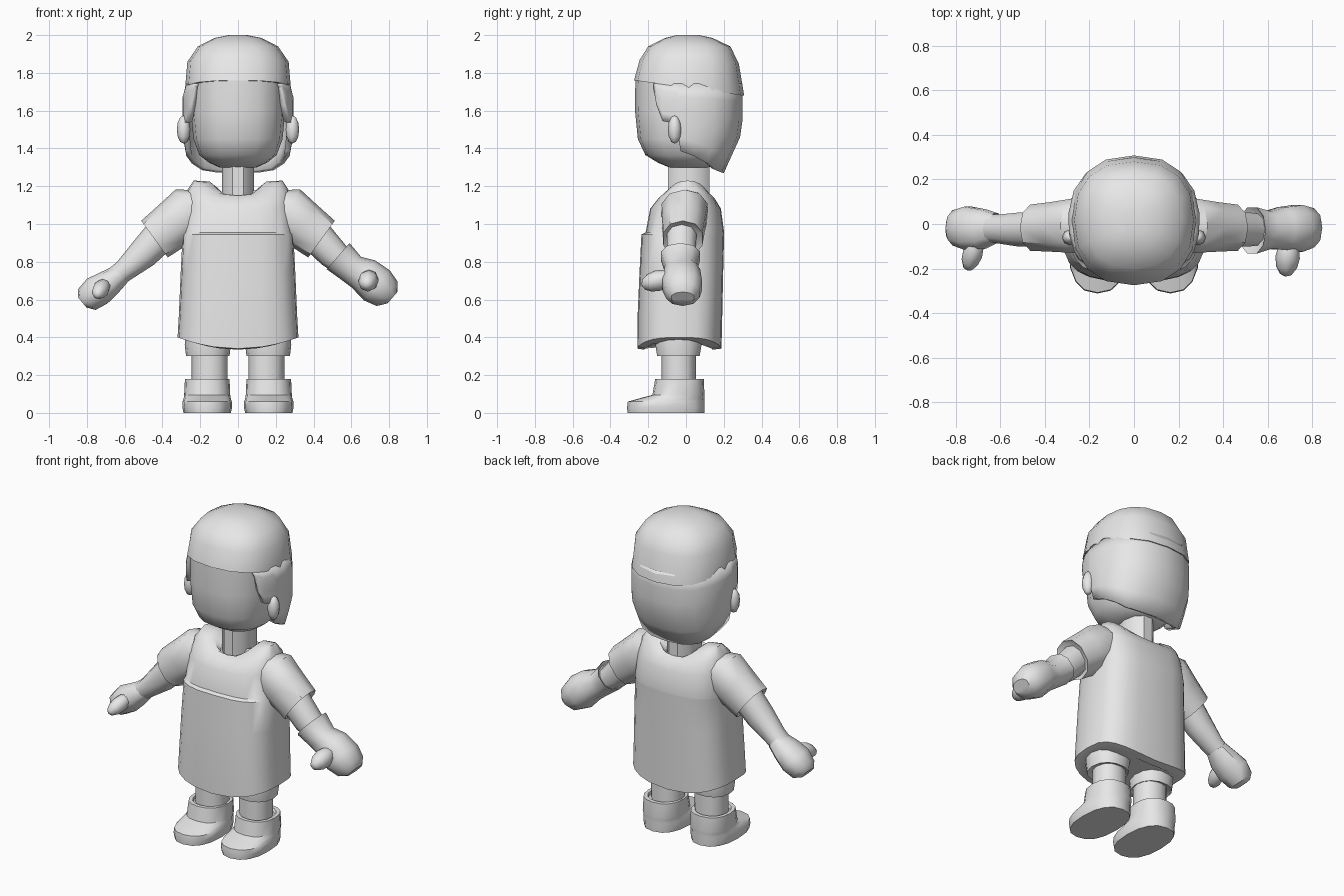
import bpy, bmesh, math
from mathutils import Vector

if "Cube" in bpy.data.objects:
    bpy.data.objects.remove(bpy.data.objects["Cube"])

grey = bpy.data.materials.new("soft grey")
grey.diffuse_color = (0.8, 0.8, 0.8, 1)
grey.use_nodes = True
grey.node_tree.nodes["Principled BSDF"].inputs["Base Color"].default_value = grey.diffuse_color


def finish(name, bm, angle=40):
    bmesh.ops.recalc_face_normals(bm, faces=bm.faces)
    me = bpy.data.meshes.new(name)
    bm.to_mesh(me)
    bm.free()
    ob = bpy.data.objects.new(name, me)
    bpy.context.collection.objects.link(ob)
    me.materials.append(grey)
    bpy.ops.object.select_all(action='DESELECT')
    ob.select_set(True)
    bpy.context.view_layer.objects.active = ob
    bpy.ops.object.shade_smooth_by_angle(angle=math.radians(angle))
    return ob


def outline(a, p):
    """Point on a rounded-square outline of power p."""
    c, s = math.cos(a), math.sin(a)
    return (math.copysign(abs(c) ** (2 / p), c), math.copysign(abs(s) ** (2 / p), s))


def loft(name, rings, n=14, p=2.0, angle=40, caps=(True, True)):
    """Skin over rings of points."""
    bm = bmesh.new()
    vs = [[bm.verts.new(co) for co in r] for r in rings]
    for a, b in zip(vs, vs[1:]):
        for i in range(len(a)):
            j = (i + 1) % len(a)
            bm.faces.new((a[i], a[j], b[j], b[i]))
    if caps[0]:
        bm.faces.new(vs[0])
    if caps[1]:
        bm.faces.new(vs[-1])
    return finish(name, bm, angle)


def flat(z, rx, y0, y1, x=0.0, n=16, p=2.4, tilt=0.0, bend=0.0):
    """Level ring; tilt slopes it along y, bend lifts its sides."""
    out = []
    for i in range(n):
        c, s = outline(2 * math.pi * i / n, p)
        y = (y0 + y1) / 2 + s * (y1 - y0) / 2
        out.append((x + c * rx, y, z + tilt * y + bend * c * c))
    return out


def limb(name, side, rows, deg, n=10, p=2.2):
    """Arm piece in the xz plane; rows are x, z, half thickness, y0, y1."""
    u = Vector((math.sin(math.radians(deg)), 0, math.cos(math.radians(deg))))
    rings = []
    for x, z, r, y0, y1 in rows:
        ring = []
        for i in range(n):
            c, s = outline(2 * math.pi * i / n, p)
            q = Vector((x, (y0 + y1) / 2 + s * (y1 - y0) / 2, z)) + u * c * r
            ring.append((q.x * side, q.y, q.z))
        rings.append(ring)
    return loft(name, rings)


def ball(name, center, radii, direction=None):
    bm = bmesh.new()
    bmesh.ops.create_uvsphere(bm, u_segments=8, v_segments=6, radius=1)
    q = Vector(direction).to_track_quat('Z', 'Y') if direction else None
    for v in bm.verts:
        v.co = Vector((v.co.x * radii[0], v.co.y * radii[1], v.co.z * radii[2]))
        if q:
            v.co = q @ v.co
        v.co += Vector(center)
    return finish(name, bm, 60)


# Head and neck
loft("head", [flat(z, rx, a, b) for z, rx, a, b in (
    (1.30, .10, -.09, .12), (1.325, .155, -.15, .17), (1.365, .205, -.215, .20),
    (1.45, .236, -.255, .23), (1.60, .25, -.27, .26), (1.78, .25, -.268, .27))])
loft("neck", [flat(z, .086, -.10, .13, n=10, p=2.2) for z in (1.08, 1.33)])

# Cap
loft("cap", [flat(z, rx, a, b, tilt=t) for z, rx, a, b, t in (
    (1.722, .262, -.26, .29, -.14), (1.722, .28, -.275, .308, -.14),
    (1.86, .268, -.245, .28, -.04), (1.94, .212, -.20, .235, 0),
    (1.985, .125, -.11, .14, 0), (2.0, .05, -.05, .07, 0))])

# Hair: open shell around the back, with a stepped lower edge by the ears
half = ((0, 1.27), (22, 1.272), (45, 1.285), (65, 1.32), (85, 1.36), (98, 1.385),
        (101, 1.53), (116, 1.545), (124, 1.63), (128, 1.72))
columns = [(-a, z) for a, z in reversed(half[1:])] + list(half)
bm = bmesh.new()
grid = []
for a, low in columns:
    s, c = outline(math.radians(90 - a), 2.3)[0], outline(math.radians(90 - a), 2.3)[1]
    col = []
    for k in range(6):
        z = 1.745 + (low - 1.745) * k / 5
        drop = max(0, 1.49 - z) / 0.22
        fx, fy = 1 - .14 * drop ** 1.3, 1 - .35 * drop
        wide = .275 + .02 * min(1, (1.745 - z) / .06)
        col.append(bm.verts.new((s * wide * fx, .015 + c * .285 * fy, z)))
    grid.append(col)
for a, b in zip(grid, grid[1:]):
    for k in range(5):
        bm.faces.new((a[k], a[k + 1], b[k + 1], b[k]))
hair = finish("hair", bm)
mod = hair.modifiers.new("thickness", 'SOLIDIFY')
mod.thickness = 0.03
mod.offset = -1

# Smock with bib step, shoulders and dipped neckline
loft("smock", [flat(z, rx, a, b, n=24, p=p, bend=k) for z, rx, a, b, p, k in (
    (.335, .27, -.22, .14, 2.6, .05), (.34, .32, -.258, .188, 3, .06),
    (.52, .313, -.256, .192, 3, .0), (.75, .303, -.246, .197, 3, 0),
    (.945, .293, -.236, .202, 3, 0), (.955, .292, -.214, .202, 3, 0),
    (1.08, .28, -.19, .185, 2.8, .02), (1.13, .268, -.15, .155, 2.6, .05),
    (1.15, .235, -.11, .125, 2.4, .08), (1.14, .15, -.10, .125, 2.2, .085),
    (1.10, .10, -.095, .12, 2.2, .085))], angle=45)

for side, word in ((1, "right"), (-1, "left")):
    # Ear
    ball(word + "_ear", (.288 * side, -.06, 1.50), (.036, .036, .075))
    # Sleeve
    limb(word + "_sleeve", side, (
        (.17, 1.10, .10, -.10, .10), (.25, 1.07, .138, -.135, .12),
        (.34, .998, .13, -.13, .105), (.442, .92, .12, -.125, .092),
        (.43, .928, .095, -.10, .07)), 36)
    # Forearm
    limb(word + "_forearm", side, (
        (.42, .93, .09, -.105, .06), (.50, .845, .082, -.105, .055),
        (.60, .755, .06, -.09, .045), (.68, .695, .055, -.08, .045)), 42)
    # Shorts leg, leg, shoe
    cx = .16 * side
    loft(word + "_shorts", [flat(z, r, a, b, cx, 14, 2.2) for z, r, a, b in (
        (.31, .095, -.13, .05), (.30, .115, -.155, .075), (.36, .122, -.165, .085),
        (.42, .12, -.16, .08))])
    loft(word + "_leg", [flat(z, .095, -.13, .052, .15 * side, 12, 2.2)
                         for z in (.14, .36)])
    loft(word + "_shoe", [flat(z, r, a, b, cx + .003 * side, 16, p) for z, r, a, b, p in (
        (0, .125, -.31, .097, 2.4), (.03, .132, -.312, .098, 2.4),
        (.06, .13, -.308, .098, 2.4), (.08, .124, -.235, .098, 2.4),
        (.095, .122, -.178, .098, 2.4), (.18, .118, -.163, .094, 2.3),
        (.18, .098, -.14, .07, 2.2), (.165, .095, -.13, .06, 2.2))])

# Bare left hand and thumb
limb("left_hand", -1, (
    (.62, .735, .056, -.085, .05), (.68, .69, .072, -.115, .07),
    (.745, .645, .085, -.12, .082), (.80, .60, .072, -.10, .065),
    (.825, .585, .035, -.075, .03)), 40)
ball("left_thumb", (-.725, -.135, .655), (.045, .045, .085), (-.03, -.09, -.045))

# Gloved right hand with flared cuff
limb("right_glove", 1, (
    (.545, .815, .075, -.10, .05), (.53, .83, .092, -.138, .08),
    (.60, .765, .08, -.115, .06), (.665, .735, .095, -.12, .08),
    (.735, .675, .105, -.13, .09), (.79, .63, .085, -.11, .075),
    (.818, .61, .04, -.08, .045)), 41)
ball("right_glove_thumb", (.69, -.15, .70), (.055, .055, .09), (-.01, -.09, -.025))
